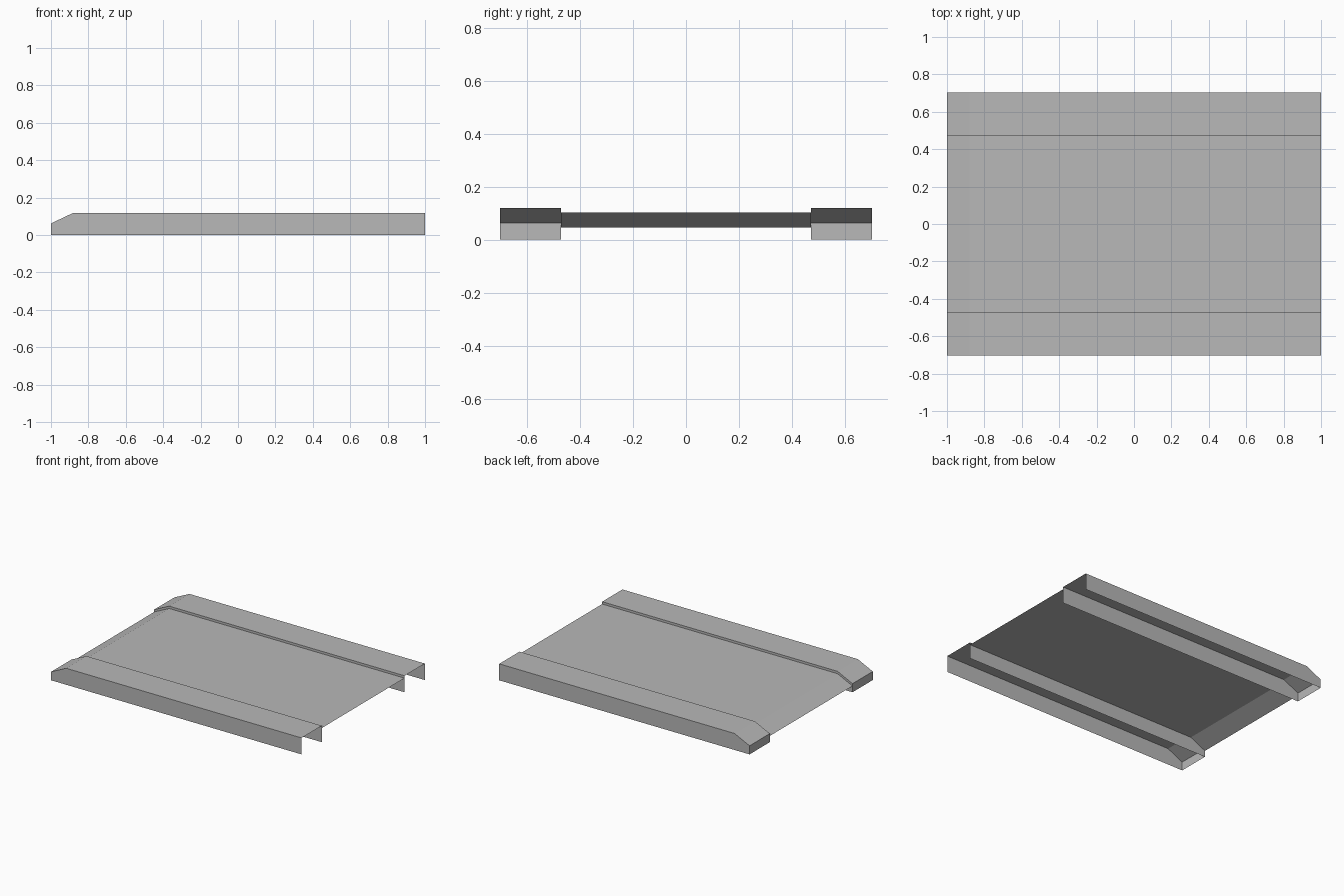
import bpy
import bmesh

if "Cube" in bpy.data.objects:
    bpy.data.objects.remove(bpy.data.objects["Cube"], do_unlink=True)

GREY = 0.48
grey = bpy.data.materials.new("plain grey")
grey.use_nodes = True
grey.diffuse_color = (GREY, GREY, GREY, 1)
grey.node_tree.nodes["Principled BSDF"].inputs["Base Color"].default_value = (GREY, GREY, GREY, 1)

INNER, OUTER = 0.472, 0.703   # rail side positions
BEVEL_X = -0.88               # where the sloped nose meets the flat top


def sheet_part(name, path, y0, y1, side_walls):
    """Sweep an x-z path across y as a thin sheet, optionally closing its sides."""
    bm = bmesh.new()
    near = [bm.verts.new((x, y0, z)) for x, z in path]
    far = [bm.verts.new((x, y1, z)) for x, z in path]
    for i in range(len(path) - 1):
        bm.faces.new((near[i], near[i + 1], far[i + 1], far[i]))
    if side_walls:
        for row, flip in ((near, True), (far, False)):
            foot = bm.verts.new((path[-1][0], row[0].co.y, 0))
            wall = row + [foot]
            bm.faces.new(wall[::-1] if flip else wall)
    bm.normal_update()
    # Outward direction: tops face up, walls face away from the part's middle
    mid = (y0 + y1) / 2
    for f in bm.faces:
        c, n = f.calc_center_median(), f.normal
        if n.z < -0.1 or (abs(n.y) > 0.9 and n.y * (c.y - mid) < 0) or n.x > 0.9:
            f.normal_flip()
    mesh = bpy.data.meshes.new(name)
    bm.to_mesh(mesh)
    bm.free()
    mesh.materials.append(grey)
    obj = bpy.data.objects.new(name, mesh)
    bpy.context.collection.objects.link(obj)
    return obj


# Raised hollow rails, open underneath and at the +x end
rail_path = [(-1, 0), (-1, 0.062), (BEVEL_X, 0.119), (1, 0.119)]
sheet_part("front_rail", rail_path, -OUTER, -INNER, True)
sheet_part("back_rail", rail_path, INNER, OUTER, True)

# Recessed deck sheet between the rails
deck_path = [(-1, 0.045), (BEVEL_X, 0.102), (1, 0.102)]
sheet_part("deck", deck_path, -INNER, INNER, False)
